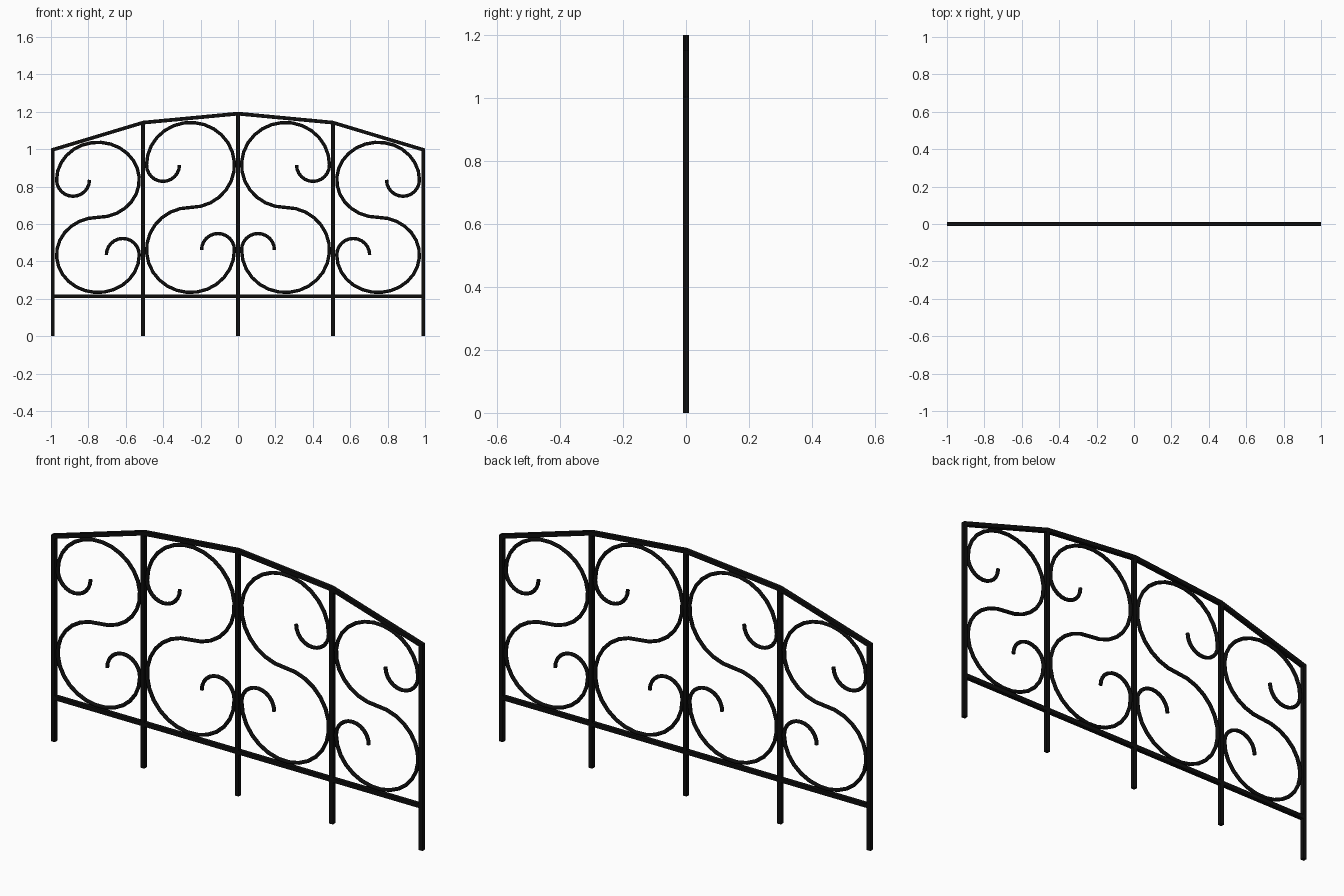
import bpy, bmesh, math

if "Cube" in bpy.data.objects:
    bpy.data.objects.remove(bpy.data.objects["Cube"])

T = 0.02          # bar thickness
R = 0.009         # scroll rod radius
POSTS = [(0.99, 0.997), (0.508, 1.142), (0.0, 1.19)]   # x, top bar height
RAIL_Z = 0.214

iron = bpy.data.materials.new("black_iron")
iron.diffuse_color = (0.004, 0.004, 0.004, 1)
iron.use_nodes = True
iron.node_tree.nodes["Principled BSDF"].inputs["Base Color"].default_value = iron.diffuse_color


def finish(ob):
    ob.data.materials.append(iron)
    return ob


def box(name, x, z, sx, sz):
    bm = bmesh.new()
    bmesh.ops.create_cube(bm, size=1)
    bmesh.ops.scale(bm, vec=(sx, T, sz), verts=bm.verts)
    me = bpy.data.meshes.new(name)
    bm.to_mesh(me)
    bm.free()
    ob = bpy.data.objects.new(name, me)
    ob.location = (x, 0, z)
    bpy.context.collection.objects.link(ob)
    return finish(ob)


def arc(cx, cz, rx, rz, a0, a1, n):
    # points on an ellipse from angle a0 to a1 (degrees), start point left out
    pts = []
    for i in range(1, n + 1):
        a = math.radians(a0 + (a1 - a0) * i / n)
        pts.append((cx + rx * math.cos(a), cz + rz * math.sin(a)))
    return pts


def scroll(name, x0, x1, z0, z1, hook=0.088):
    # S-shaped rod: hook, big loop, reversed big loop, hook
    cx, rx, rz = (x0 + x1) / 2, (x1 - x0) / 2, (z1 - z0) / 4
    hi, lo = z1 - rz, z0 + rz
    pts = [(x0 + 2 * hook, hi)]
    pts += arc(x0 + hook, hi, hook, hook, 0, -180, 12)
    pts += arc(cx, hi, rx, rz, 180, -90, 20)
    pts += arc(cx, lo, rx, rz, 90, 360, 20)
    pts += arc(x1 - hook, lo, hook, hook, 0, 180, 12)
    cu = bpy.data.curves.new(name, 'CURVE')
    cu.dimensions = '3D'
    cu.bevel_depth = R
    cu.bevel_resolution = 2
    cu.use_fill_caps = True
    sp = cu.splines.new('POLY')
    sp.points.add(len(pts) - 1)
    for p, (x, z) in zip(sp.points, pts):
        p.co = (x, 0, z, 1)
    ob = bpy.data.objects.new(name, cu)
    bpy.context.collection.objects.link(ob)
    bpy.ops.object.select_all(action='DESELECT')
    bpy.context.view_layer.objects.active = ob
    ob.select_set(True)
    bpy.ops.object.convert(target='MESH')
    ob = bpy.context.object
    bpy.ops.object.shade_smooth_by_angle(angle=math.radians(50))
    ob.modifiers.new("mirror", 'MIRROR').use_mirror_merge = False
    return finish(ob)


# Upright posts
for x, top in POSTS:
    for s in ((1, -1) if x else (1,)):
        box("post", s * x, top / 2, T, top)

# Bottom rail
box("bottom_rail", 0, RAIL_Z, 2.0, T)

# Arched top rail made of four straight bars
stations = [(-1.0, 0.994)] + [(-0.508, 1.142), (0, 1.19), (0.508, 1.142)] + [(1.0, 0.994)]
bm = bmesh.new()
rings = [[bm.verts.new((x, sy * T / 2, z + sz * T / 2))
          for sy, sz in ((-1, -1), (1, -1), (1, 1), (-1, 1))] for x, z in stations]
for a, b in zip(rings, rings[1:]):
    for i in range(4):
        j = (i + 1) % 4
        bm.faces.new((a[i], a[j], b[j], b[i]))
bm.faces.new(rings[0])
bm.faces.new(rings[-1])
bmesh.ops.recalc_face_normals(bm, faces=bm.faces)
me = bpy.data.meshes.new("top_rail")
bm.to_mesh(me)
bm.free()
rail = bpy.data.objects.new("top_rail", me)
bpy.context.collection.objects.link(rail)
finish(rail)

# Scrolls, mirrored to the right half
scroll("outer_scroll", -0.970, -0.528, 0.234, 1.037)
scroll("inner_scroll", -0.489, -0.019, 0.234, 1.143)
